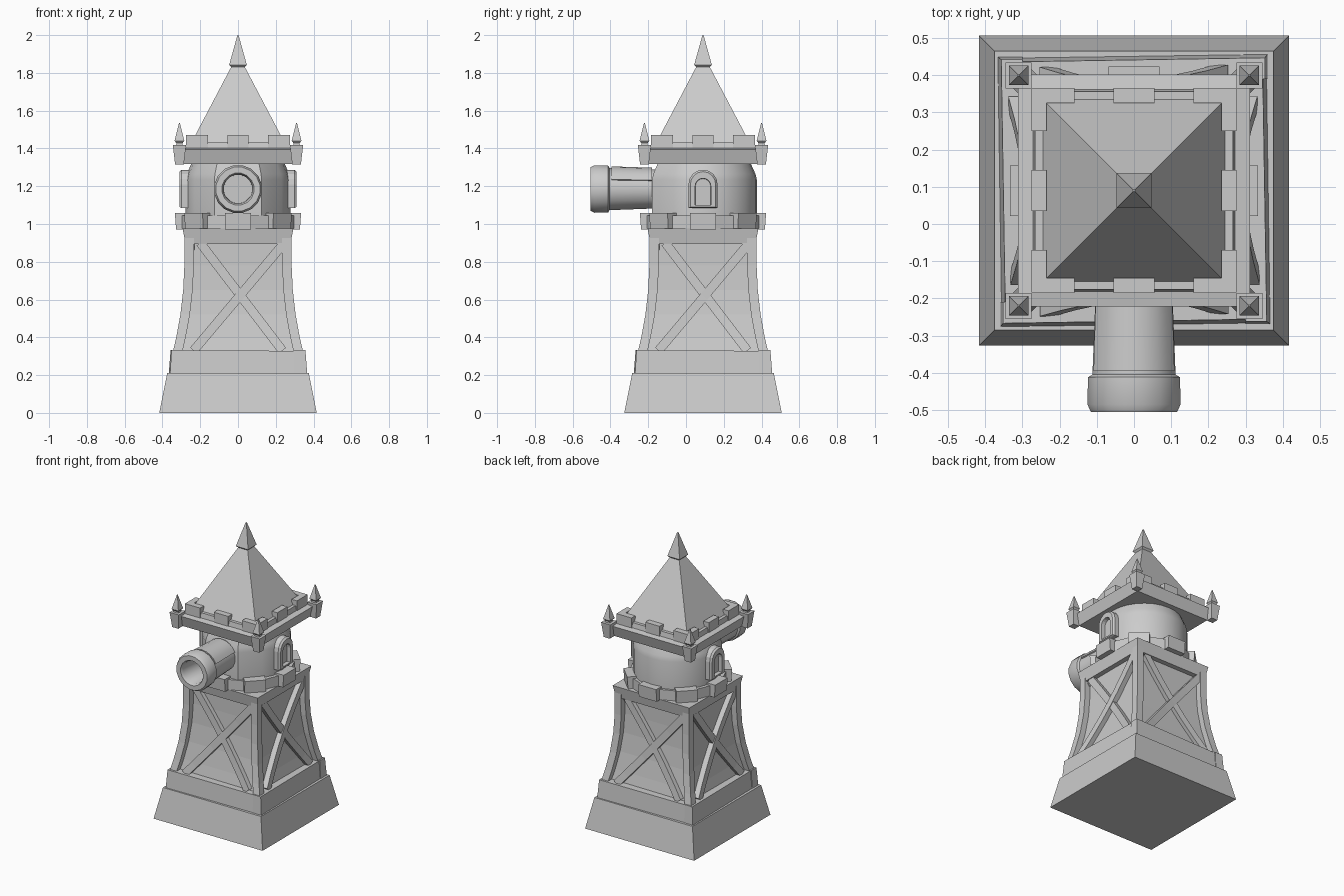
import bpy, bmesh, math
from mathutils import Vector

cube = bpy.data.objects.get("Cube")
if cube:
    bpy.data.objects.remove(cube, do_unlink=True)

CY = 0.09  # tower axis in y
stone = bpy.data.materials.new("stone_grey")
stone.use_nodes = True
GREY = (0.6, 0.6, 0.6, 1.0)
stone.diffuse_color = GREY
stone.node_tree.nodes["Principled BSDF"].inputs["Base Color"].default_value = GREY


def loft(name, shapes, smooth=False):
    """Skin one or more stacks of matching rings, capped at both ends."""
    bm = bmesh.new()
    for rings in shapes:
        rows = [[bm.verts.new(p) for p in ring] for ring in rings]
        n = len(rows[0])
        for a, b in zip(rows, rows[1:]):
            for i in range(n):
                j = (i + 1) % n
                bm.faces.new((a[i], a[j], b[j], b[i]))
        bm.faces.new(rows[0][::-1])
        bm.faces.new(rows[-1])
    bmesh.ops.recalc_face_normals(bm, faces=bm.faces)
    me = bpy.data.meshes.new(name)
    bm.to_mesh(me)
    bm.free()
    me.materials.append(stone)
    ob = bpy.data.objects.new(name, me)
    bpy.context.collection.objects.link(ob)
    if smooth:
        bpy.ops.object.select_all(action='DESELECT')
        ob.select_set(True)
        bpy.context.view_layer.objects.active = ob
        bpy.ops.object.shade_smooth_by_angle(angle=math.radians(32))
    return ob


def square(h, z, x=0.0, y=CY):
    return [(x - h, y - h, z), (x + h, y - h, z), (x + h, y + h, z), (x - h, y + h, z)]


def stack(levels, x=0.0, y=CY):
    return [square(h, z, x, y) for h, z in levels]


def turn(p, k, step=math.pi / 2):
    """Rotate a point, given relative to the tower axis, and place it on the tower."""
    c, s = math.cos(k * step), math.sin(k * step)
    return (p[0] * c - p[1] * s, CY + p[0] * s + p[1] * c, p[2])


def around(rings, count=4):
    return [[[turn(p, k, math.tau / count) for p in r] for r in rings] for k in range(count)]


def box(x0, x1, y0, y1, z0, z1):
    return [[(x0, y0, z), (x1, y0, z), (x1, y1, z), (x0, y1, z)] for z in (z0, z1)]


# Flared outline of the timber storey: (z, half width)
FLARE = [(0.30, 0.345), (0.40, 0.322), (0.52, 0.300), (0.65, 0.285), (0.78, 0.279), (0.97, 0.279)]


def half_width(z):
    for (z0, w0), (z1, w1) in zip(FLARE, FLARE[1:]):
        if z <= z1:
            return w0 + (w1 - w0) * (z - z0) / (z1 - z0)
    return FLARE[-1][1]


# Foundation
loft("foundation", [stack([(0.417, 0), (0.375, 0.21)])])
loft("plinth", [stack([(0.352, 0.20), (0.338, 0.325)])])
# Slightly skewed sill beams laid in a pinwheel
sill = [[(-0.36, -0.367, 0.20), (0.335, -0.357, 0.20), (0.335, -0.30, 0.20), (-0.36, -0.30, 0.20)],
        [(-0.352, -0.357, 0.332), (0.33, -0.346, 0.328), (0.33, -0.30, 0.328), (-0.352, -0.30, 0.332)]]
loft("sill_beams", around(sill))

# Recessed walls and corner posts
loft("wall_panels", [stack([(w - 0.035, z) for z, w in FLARE])])
posts = []
for sx in (-1, 1):
    for sy in (-1, 1):
        posts.append([square(0.025, z, sx * (w - 0.02), CY + sy * (w - 0.02)) for z, w in FLARE])
loft("corner_posts", posts)
loft("top_beam", [stack([(0.278, 0.895), (0.293, 0.975)])])


# Crossed braces following the flare
def brace(x0, x1, lift):
    rings = []
    across = Vector((0.57, 0, x0 - x1)).normalized() * 0.024
    if across.x < 0:
        across = -across
    for i in range(9):
        t = i / 8
        x, z = x0 + (x1 - x0) * t, 0.33 + 0.57 * t
        out = half_width(z) + lift
        rings.append([(x - across.x, -out, z - across.z), (x + across.x, -out, z + across.z),
                      (x + across.x, -out + 0.05, z + across.z),
                      (x - across.x, -out + 0.05, z - across.z)])
    return rings


loft("cross_braces", around(brace(-0.235, 0.245, 0.0)) + around(brace(0.235, -0.20, -0.006)))

# Gallery ring with eight raised blocks
gallery = [[turn((0.305, 0, z), k + 0.5, math.tau / 16) for k in range(16)] for z in (0.975, 1.045)]
loft("gallery_ring", [gallery])
block = [[(-0.068, -y, z), (0.068, -y, z), (0.068, -0.25, z), (-0.068, -0.25, z)]
         for y, z in ((0.328, 0.972), (0.334, 1.058))]
loft("gallery_blocks", around(block, 8))

# Turret drum: round behind, chamfered in front
plan = [(0.278 * math.cos(a), 0.285 * math.sin(a)) for a in
        (math.pi * i / 14 for i in range(15))]
plan += [(-0.265, -0.08), (-0.23, -0.155), (-0.125, -0.27), (0.125, -0.27), (0.23, -0.155), (0.265, -0.08)]
drum = [[(x * s, CY + y * s, z) for x, y in plan] for s, z in
        ((1.0, 1.03), (1.0, 1.235), (0.975, 1.265), (0.88, 1.325))]
loft("turret_drum", [drum], True)


# Arched side windows: frame with recessed pane
def arch(x, w, z0, z1):
    pts = [(x, CY - w, z0), (x, CY + w, z0)]
    return pts + [(x, CY + w * math.cos(a), z1 + w * math.sin(a))
                  for a in (math.pi * i / 8 for i in range(9))]


frames = []
for s in (-1, 1):
    frames.append([arch(s * 0.22, 0.077, 1.085, 1.21), arch(s * 0.298, 0.077, 1.085, 1.21),
                   arch(s * 0.31, 0.067, 1.09, 1.21), arch(s * 0.31, 0.042, 1.10, 1.20),
                   arch(s * 0.282, 0.040, 1.10, 1.20)])
loft("window_frames", frames)


# Cannon with flared muzzle and hollow bore
def circle(r, y, z=1.185, n=16):
    return [(r * math.cos(math.tau * (i + 0.5) / n), y, z + r * math.sin(math.tau * (i + 0.5) / n))
            for i in range(n)]


loft("cannon", [[circle(r, y) for r, y in (
    (0.102, -0.10), (0.114, -0.405), (0.126, -0.412), (0.128, -0.485),
    (0.118, -0.505), (0.086, -0.505), (0.078, -0.49), (0.076, -0.30))]], True)


# Reinforcing plate over the top of the barrel
def shell(r0, r1, y):
    angs = [math.radians(25 + 130 * i / 8) for i in range(9)]
    return ([(r1 * math.cos(a), y, 1.185 + r1 * math.sin(a)) for a in angs] +
            [(r0 * math.cos(a), y, 1.185 + r0 * math.sin(a)) for a in reversed(angs)])


loft("barrel_plate", [[shell(0.09, 0.113, -0.18), shell(0.095, 0.120, -0.395)]], True)

# Eaves, parapet and roof
loft("eaves", [stack([(0.288, 1.318), (0.312, 1.395), (0.272, 1.402), (0.266, 1.435)])])
merlons = []
for x0, x1 in ((-0.274, -0.16), (-0.055, 0.055), (0.16, 0.274)):
    merlons += around(box(x0, x1, -0.276, -0.235, 1.395, 1.47))
loft("parapet_merlons", merlons)
loft("pyramid_roof", [stack([(0.25, 1.425), (0.034, 1.835)])])
loft("roof_finial", [stack([(0.028, 1.822), (0.047, 1.842), (0.044, 1.852), (0.003, 2.0)])])

# Corner pinnacles
brackets, spikes = [], []
for sx in (-1, 1):
    for sy in (-1, 1):
        x, y = sx * 0.31, CY + sy * 0.31
        brackets.append(stack([(0.023, 1.315), (0.035, 1.418)], x, y))
        spikes.append(stack([(0.018, 1.41), (0.016, 1.428), (0.026, 1.44), (0.002, 1.535)], x, y))
loft("pinnacle_brackets", brackets)
loft("pinnacle_spikes", spikes)
